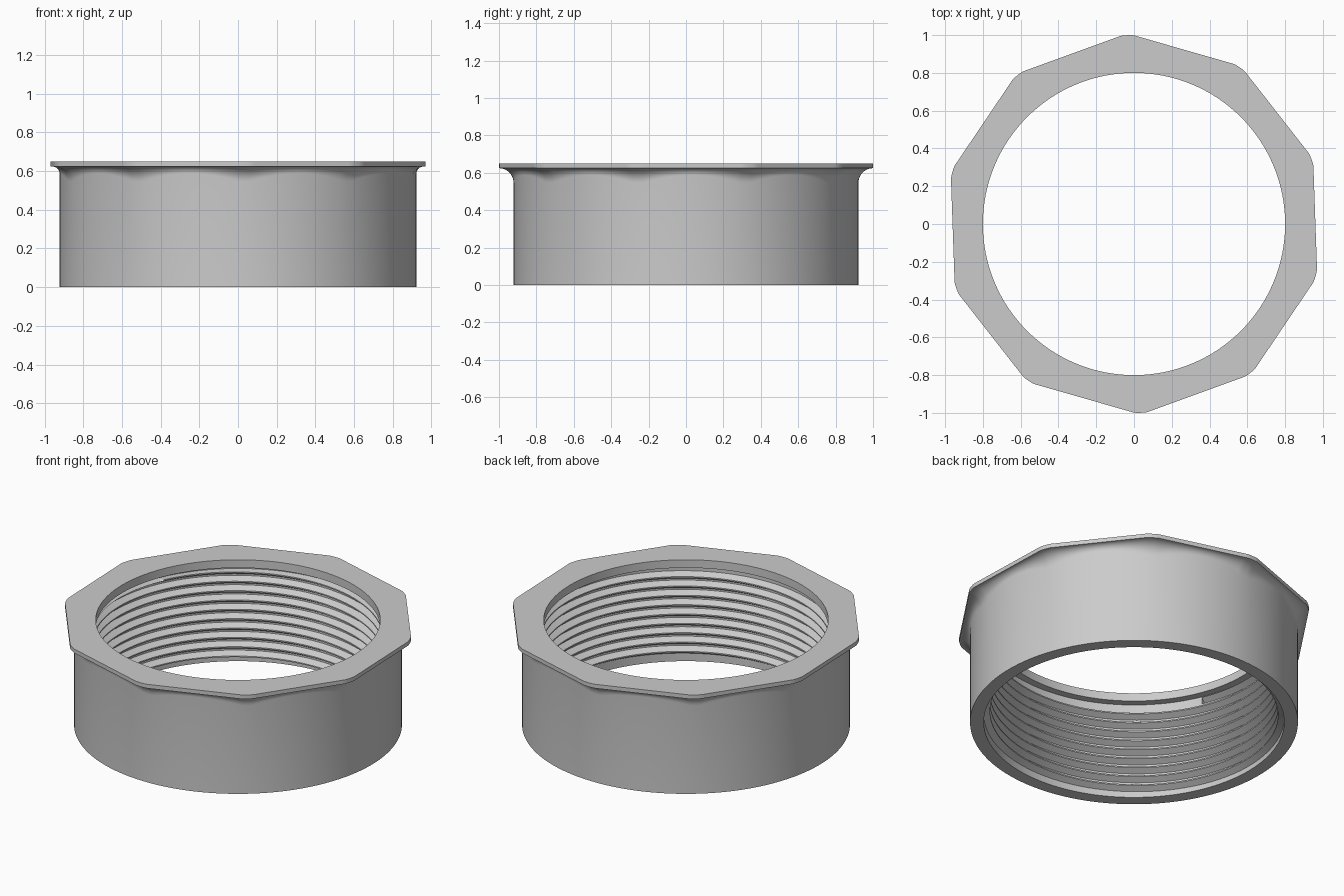
import bpy
import bmesh
from math import sin, cos, pi, radians

cube = bpy.data.objects.get("Cube")
if cube:
    bpy.data.objects.remove(cube, do_unlink=True)

STEPS = 360            # columns around the axis
BODY_R, BORE_R, ROOT_R, CREST_R = 0.922, 0.80, 0.845, 0.81
TOP, FLANGE_Z, LIP_Z = 0.65, 0.625, 0.60
THREAD_LOW, THREAD_HIGH, PITCH = 0.03, 0.575, 0.058

grey = bpy.data.materials.new("plain grey")
grey.use_nodes = True
grey.diffuse_color = (0.6, 0.6, 0.6, 1)
grey.node_tree.nodes["Principled BSDF"].inputs["Base Color"].default_value = (0.6, 0.6, 0.6, 1)


def sweep(name, column):
    """Skin the (radius, height) profiles returned by column(angle) around z."""
    bm = bmesh.new()
    cols = []
    for i in range(STEPS + 1):
        a = 2 * pi * i / STEPS
        cols.append([bm.verts.new((r * cos(a), r * sin(a), z)) for r, z in column(a)])
    for left, right in zip(cols, cols[1:]):
        for k in range(len(left) - 1):
            bm.faces.new((left[k], left[k + 1], right[k + 1], right[k]))
    bmesh.ops.remove_doubles(bm, verts=bm.verts, dist=0.00005)
    bmesh.ops.dissolve_degenerate(bm, edges=bm.edges, dist=0.00005)
    mesh = bpy.data.meshes.new(name)
    bm.to_mesh(mesh)
    bm.free()
    mesh.materials.append(grey)
    obj = bpy.data.objects.new(name, mesh)
    bpy.context.collection.objects.link(obj)
    bpy.ops.object.select_all(action="DESELECT")
    obj.select_set(True)
    bpy.context.view_layer.objects.active = obj
    bpy.ops.object.shade_smooth_by_angle(angle=radians(25))
    return obj


def flange_radius(a):
    """Ten-sided outline with clipped corners."""
    side = radians(36)
    off = (a - radians(92)) % side - side / 2
    return min(0.96 / cos(off), 1.0)


def collar_column(a):
    # lip underside, bore, top face, flange edge, concave fillet, outer wall, base
    edge = flange_radius(a)
    reach = edge - BODY_R
    fillet = [(edge - reach * sin(t * pi / 16), FLANGE_Z - reach * (1 - cos(t * pi / 16)))
              for t in range(9)]
    return ([(ROOT_R, LIP_Z), (BORE_R, LIP_Z), (BORE_R, TOP), (edge, TOP)]
            + fillet + [(BODY_R, 0), (ROOT_R, 0)])


def thread_column(a):
    # helical ridges between a plain entry at the base and a relief under the lip
    points = [(ROOT_R, 0), (ROOT_R, THREAD_LOW)]
    ridge = ((ROOT_R, 0), (CREST_R, 0.35), (CREST_R, 0.48), (ROOT_R, 0.83))
    for turn in range(-1, 12):
        for r, part in ridge:
            z = (turn + part + a / (2 * pi)) * PITCH
            if z <= THREAD_LOW:
                points.append((ROOT_R, THREAD_LOW))
            elif z >= THREAD_HIGH:
                points.append((ROOT_R, THREAD_HIGH))
            else:
                points.append((r, z))
    return points + [(ROOT_R, THREAD_HIGH), (ROOT_R, LIP_Z)]


def orient(obj, outward):
    """Make face normals point consistently out of the solid wall."""
    mesh = obj.data
    score = sum((p.normal.x * p.center.x + p.normal.y * p.center.y) * p.area
                for p in mesh.polygons)
    if (score > 0) != outward:
        mesh.flip_normals()


orient(sweep("flanged_collar", collar_column), True)
orient(sweep("inner_thread", thread_column), False)
